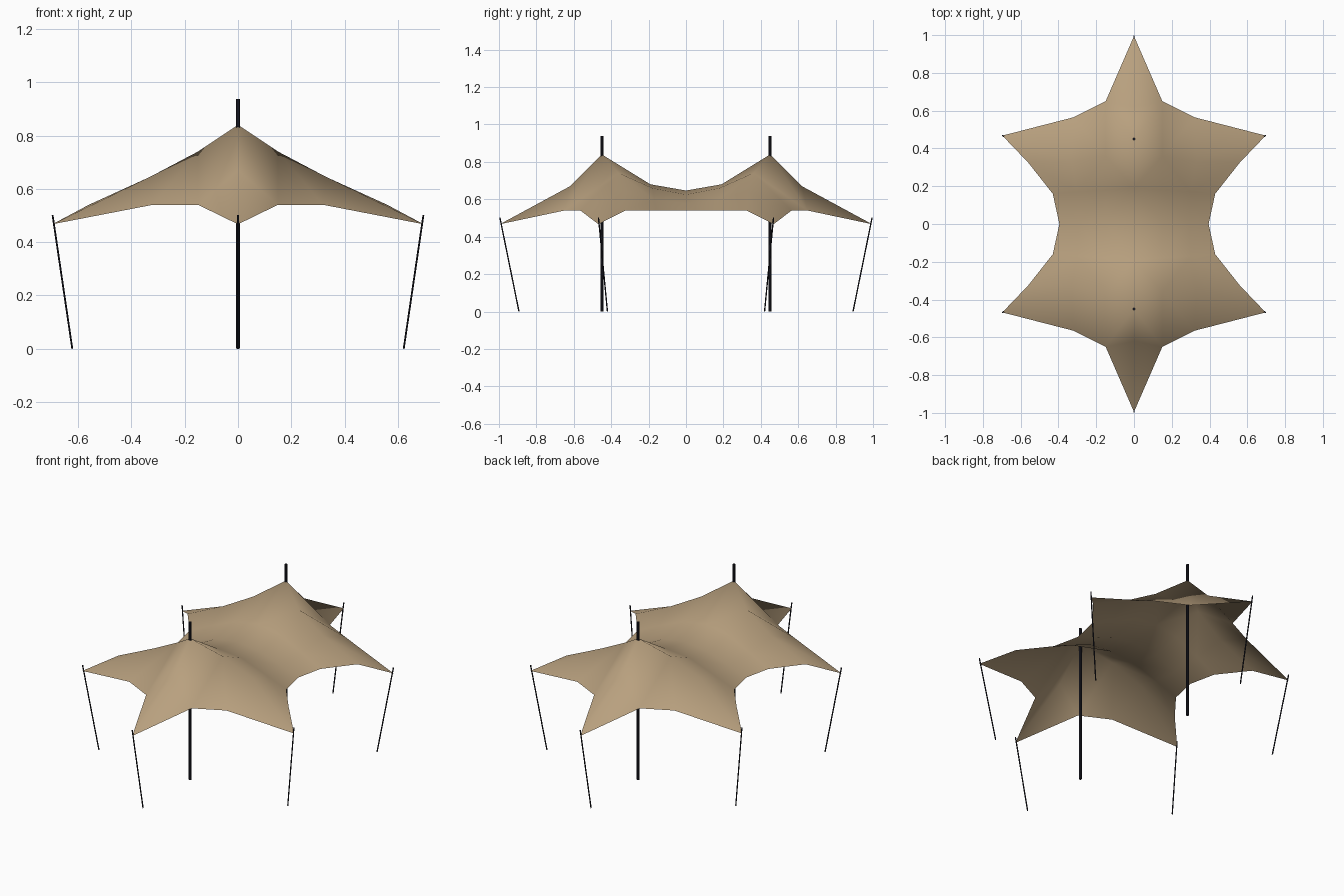
import bpy, bmesh
from mathutils import Vector

if "Cube" in bpy.data.objects:
    bpy.data.objects.remove(bpy.data.objects["Cube"], do_unlink=True)


def material(name, colour):
    m = bpy.data.materials.new(name)
    m.use_nodes = True
    m.diffuse_color = (*colour, 1)
    bsdf = m.node_tree.nodes["Principled BSDF"]
    bsdf.inputs["Base Color"].default_value = (*colour, 1)
    bsdf.inputs["Roughness"].default_value = 0.8
    return m


canvas = material("tan canvas", (0.48, 0.352, 0.21))
dark_metal = material("dark metal", (0.012, 0.012, 0.02))


def pole(name, foot, top, radius, sides=8):
    foot, top = Vector(foot), Vector(top)
    axis = top - foot
    bpy.ops.mesh.primitive_cylinder_add(vertices=sides, radius=radius, depth=axis.length,
                                        location=(foot + top) / 2)
    ob = bpy.context.object
    ob.name = name
    ob.rotation_euler = axis.to_track_quat('Z', 'Y').to_euler()
    ob.data.materials.append(dark_metal)
    bpy.ops.object.shade_smooth_by_angle()


# Stretched canopy: one quarter, named by its tension points, then mirrored
points = {
    "peak": (0, .45, .84), "ridge": (0, .62, .67), "tip": (0, .995, .467),
    "arm_a": (.15, .36, .74), "arm_b": (.33, .33, .645), "corner": (.697, .468, .467),
    "hem_a": (.15, .65, .54), "hem_b": (.32, .565, .54), "hem_c": (.56, .325, .54),
    "hem_d": (.43, .16, .54), "hem_e": (.395, 0, .54),
    "spine": (0, .19, .68), "saddle": (0, 0, .647),
    "slope_a": (.15, .18, .66), "slope_b": (.3, .17, .598),
    "mid_a": (.15, 0, .625), "mid_b": (.29, 0, .578),
}
panels = [
    "ridge hem_a tip", "peak hem_a ridge", "peak arm_a hem_a",
    "arm_a hem_b hem_a", "arm_a arm_b hem_b", "arm_b corner hem_b",
    "arm_b hem_c corner", "peak spine arm_a", "spine slope_a arm_a",
    "arm_a slope_a slope_b", "arm_a slope_b arm_b", "arm_b slope_b hem_c",
    "slope_b hem_d hem_c", "spine saddle mid_a slope_a",
    "slope_a mid_a mid_b slope_b", "slope_b mid_b hem_e hem_d",
]
bm = bmesh.new()
verts = {name: bm.verts.new(co) for name, co in points.items()}
for panel in panels:
    bm.faces.new([verts[n] for n in panel.split()])
for axis in 'XY':
    bmesh.ops.mirror(bm, geom=bm.verts[:] + bm.edges[:] + bm.faces[:],
                     axis=axis, merge_dist=0.001)
bmesh.ops.remove_doubles(bm, verts=bm.verts[:], dist=0.001)
bmesh.ops.recalc_face_normals(bm, faces=bm.faces[:])
if sum(f.normal.z for f in bm.faces) < 0:
    bmesh.ops.reverse_faces(bm, faces=bm.faces[:])
for f in bm.faces:
    f.smooth = True
mesh = bpy.data.meshes.new("canopy")
bm.to_mesh(mesh)
bm.free()
mesh.materials.append(canvas)
bpy.context.collection.objects.link(bpy.data.objects.new("canopy", mesh))

# Main masts and leaning corner poles
for end, sy in (("front", -1), ("back", 1)):
    pole(end + "_mast", (0, sy * .45, 0), (0, sy * .45, .938), .008)
    pole(end + "_tip_pole", (0, sy * .893, 0), (0, sy * .995, .502), .0035)
    for side, sx in (("left", 1), ("right", -1)):
        pole(f"{end}_{side}_pole", (sx * .622, sy * .42, 0), (sx * .696, sy * .468, .502), .0035)
